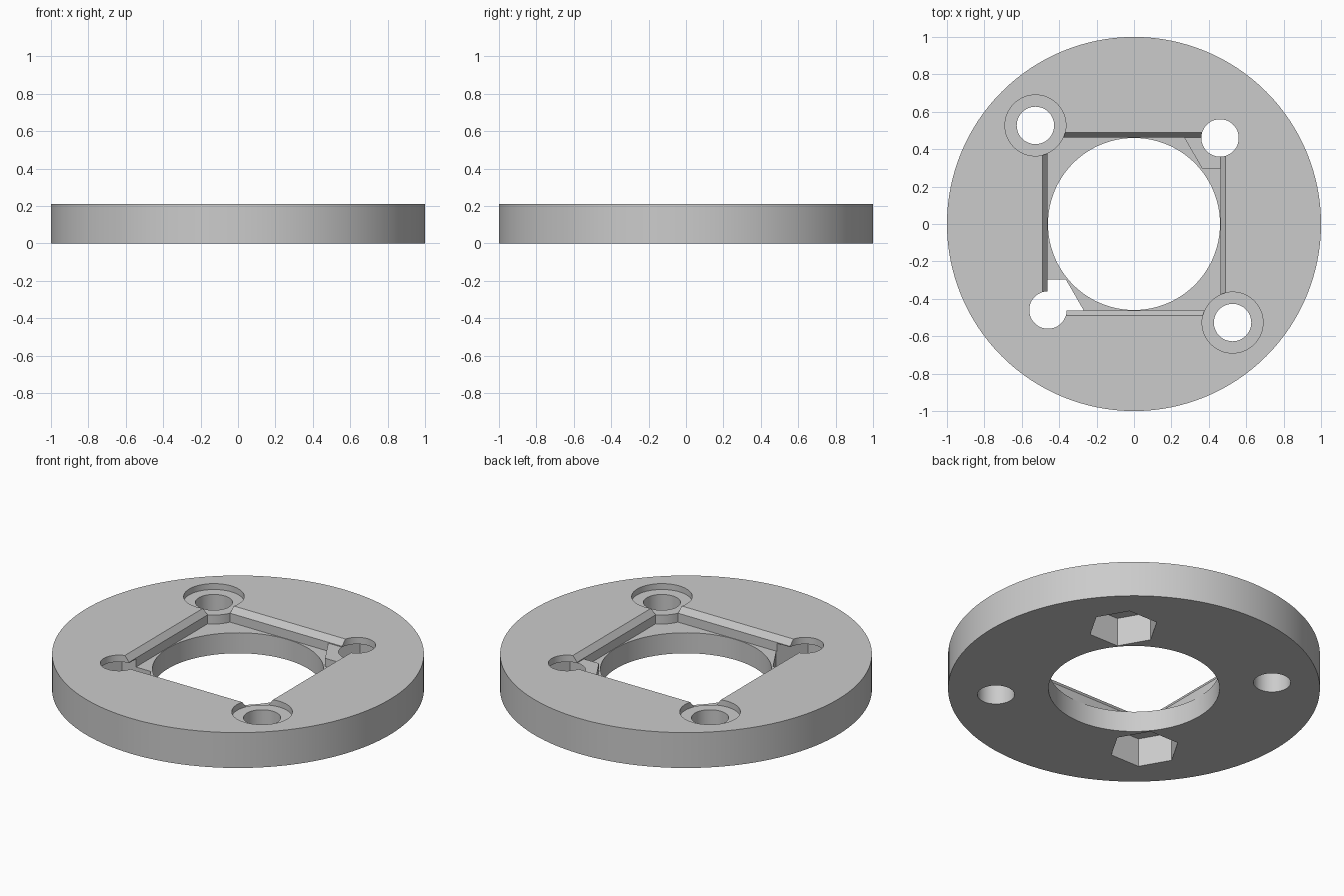
import bpy
import bmesh
import math

cube = bpy.data.objects.get("Cube")
if cube:
    bpy.data.objects.remove(cube, do_unlink=True)

HEIGHT = 0.21
FLOOR = 0.122      # pocket floor
SEAT = 0.175       # screw seat and start of the chamfer

grey = bpy.data.materials.new("plain grey")
grey.use_nodes = True
grey.diffuse_color = (0.6, 0.6, 0.6, 1)
grey.node_tree.nodes["Principled BSDF"].inputs["Base Color"].default_value = (0.6, 0.6, 0.6, 1)


def loft(name, rings):
    """Closed solid through rings of (radius, z, sides, turn, centre)."""
    bm = bmesh.new()
    loops = []
    for radius, z, sides, turn, (cx, cy) in rings:
        angles = [turn + math.tau * i / sides for i in range(sides)]
        loops.append([bm.verts.new((cx + radius * math.cos(a), cy + radius * math.sin(a), z))
                      for a in angles])
    bm.faces.new(loops[0][::-1])
    bm.faces.new(loops[-1])
    for low, high in zip(loops, loops[1:]):
        n = len(low)
        for i in range(n):
            j = (i + 1) % n
            bm.faces.new((low[i], low[j], high[j], high[i]))
    mesh = bpy.data.meshes.new(name)
    bm.to_mesh(mesh)
    bm.free()
    mesh.materials.append(grey)
    obj = bpy.data.objects.new(name, mesh)
    bpy.context.collection.objects.link(obj)
    return obj


def prism(name, radius, z0, z1, sides=64, centre=(0, 0)):
    return loft(name, [(radius, z, sides, 0, centre) for z in (z0, z1)])


def combine(target, tool, operation):
    """Apply one boolean step and remove its tool."""
    tool.hide_render = True
    mod = target.modifiers.new("step", "BOOLEAN")
    mod.operation = operation
    mod.solver = "EXACT"
    mod.object = tool
    bpy.context.view_layer.objects.active = target
    bpy.ops.object.modifier_apply(modifier=mod.name)
    bpy.data.objects.remove(tool, do_unlink=True)


# Round plate with a bore
plate = prism("mounting_plate", 1, 0, HEIGHT, 128)
combine(plate, prism("bore", 0.46, -0.1, 0.4, 96), "DIFFERENCE")

# Square pocket with a chamfered rim
slope = 0.025 / (HEIGHT - SEAT)
profile = [(0.463, FLOOR), (0.463, SEAT), (0.463 + slope * 0.045, SEAT + 0.045)]
pocket = loft("pocket", [(half * math.sqrt(2), z, 4, math.pi / 4, (0, 0)) for half, z in profile])
combine(plate, pocket, "DIFFERENCE")

# Screw seats: boss in the pocket corner, counterbore and through hole
for side in (-1, 1):
    centre = (side * 0.527, -side * 0.527)
    combine(plate, prism("boss", 0.163, 0.05, SEAT, centre=centre), "UNION")
    combine(plate, prism("counterbore", 0.163, SEAT, 0.4, centre=centre), "DIFFERENCE")
    combine(plate, prism("screw_hole", 0.1, -0.1, 0.4, centre=centre), "DIFFERENCE")

# Hexagonal nut recesses from below, with round holes above
for side in (-1, 1):
    centre = (side * 0.46, side * 0.46)
    combine(plate, prism("nut_recess", 0.19, -0.1, 0.17, 6, centre), "DIFFERENCE")
    combine(plate, prism("bolt_hole", 0.1, 0.1, 0.4, centre=centre), "DIFFERENCE")

# Smooth round walls, sharp edges elsewhere
bpy.ops.object.select_all(action="DESELECT")
plate.select_set(True)
bpy.context.view_layer.objects.active = plate
bpy.ops.object.shade_smooth_by_angle(angle=math.radians(25))
